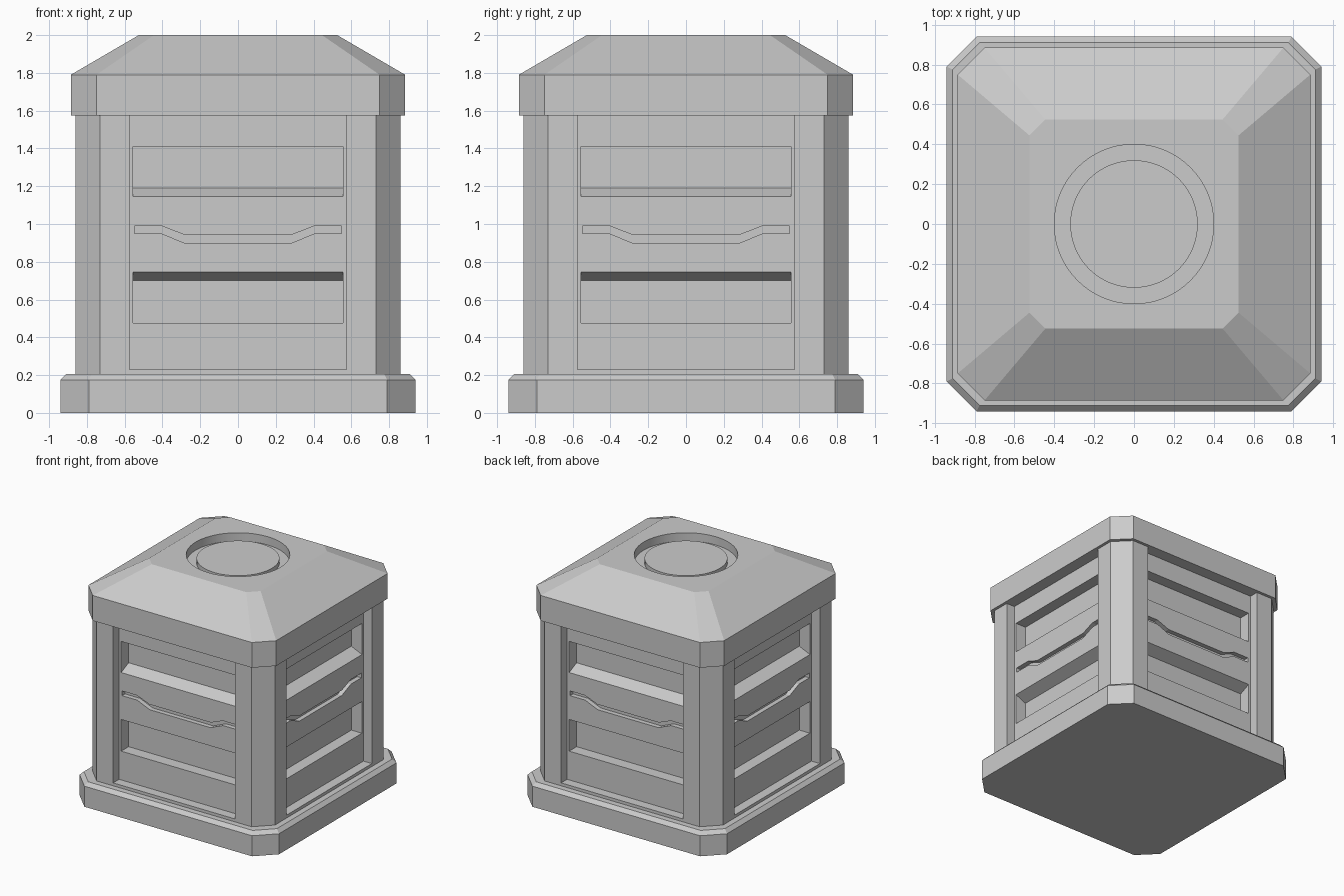
import bpy, bmesh, math
from mathutils import Matrix, Vector

if "Cube" in bpy.data.objects:
    bpy.data.objects.remove(bpy.data.objects["Cube"])


def loft(bm, loops, rot=0.0):
    """Skin equal-length point loops into a closed solid, turned about z."""
    m = Matrix.Rotation(rot, 3, 'Z')
    rings = [[bm.verts.new(m @ Vector(p)) for p in loop] for loop in loops]
    n = len(rings[0])
    for a, b in zip(rings, rings[1:]):
        for i in range(n):
            j = (i + 1) % n
            bm.faces.new((a[i], a[j], b[j], b[i]))
    bm.faces.new(rings[0][::-1])
    bm.faces.new(rings[-1])


def finish(bm, name):
    bmesh.ops.recalc_face_normals(bm, faces=bm.faces)
    me = bpy.data.meshes.new(name)
    bm.to_mesh(me)
    bm.free()
    ob = bpy.data.objects.new(name, me)
    bpy.context.collection.objects.link(ob)
    return ob


def octagon(half, flat, z):
    return [(flat, -half, z), (half, -flat, z), (half, flat, z), (flat, half, z),
            (-flat, half, z), (-half, flat, z), (-half, -flat, z), (-flat, -half, z)]


def circle(r, z, n=64):
    return [(r * math.cos(2 * math.pi * i / n), r * math.sin(2 * math.pi * i / n), z)
            for i in range(n)]


def solid(name, loops):
    bm = bmesh.new()
    loft(bm, loops)
    return finish(bm, name)


def cut(ob, cutter):
    mod = ob.modifiers.new("cut", 'BOOLEAN')
    mod.operation = 'DIFFERENCE'
    mod.solver = 'EXACT'
    mod.object = cutter
    bpy.context.view_layer.objects.active = ob
    bpy.ops.object.modifier_apply(modifier=mod.name)
    bpy.data.objects.remove(cutter)


def smooth(ob):
    bpy.ops.object.select_all(action='DESELECT')
    ob.select_set(True)
    bpy.context.view_layer.objects.active = ob
    bpy.ops.object.shade_smooth_by_angle(angle=math.radians(20))


SIDES = [k * math.pi / 2 for k in range(4)]
FACE = 0.78   # distance of the side panels from the centre
DEEP = 0.68   # back of the panel recesses

# Plinth with bevelled top edge, and the sill under the panels
solid("plinth", [octagon(0.94, 0.79, 0), octagon(0.94, 0.79, 0.175), octagon(0.91, 0.775, 0.205)])
solid("sill", [octagon(0.86, 0.73, 0.2), octagon(0.86, 0.73, 0.23)])

# Chamfered corner posts
post = [(0.575, 0.575), (0.86, 0.575), (0.86, 0.73), (0.73, 0.86), (0.575, 0.86)]
bm = bmesh.new()
for r in SIDES:
    loft(bm, [[(x, y, z) for x, y in post] for z in (0.21, 1.58)], r)
finish(bm, "corner_posts")

# Panelled core
core = solid("side_panels", [[(FACE, -FACE, z), (FACE, FACE, z), (-FACE, FACE, z), (-FACE, -FACE, z)]
                             for z in (0.22, 1.58)])

# Recess and wavy groove cutters; slopes are extended past the panel face
OUT = 0.02
s = OUT * 0.045 / (FACE - DEEP)
front = -FACE - OUT
upper = [(front, 1.145 - s), (-DEEP, 1.19), (-DEEP, 1.41), (front, 1.41)]
lower = [(front, 0.475), (-DEEP, 0.475), (-DEEP, 0.70), (front, 0.745 + s)]
half_wave = [(0.29, 0.945), (0.405, 0.99), (0.547, 0.99), (0.547, 0.95), (0.405, 0.95), (0.285, 0.90)]
wave = half_wave + [(-x, z) for x, z in reversed(half_wave)]
bm = bmesh.new()
for r in SIDES:
    for profile in (upper, lower):
        loft(bm, [[(x, y, z) for y, z in profile] for x in (-0.555, 0.555)], r)
    loft(bm, [[(x, y, z) for x, z in wave] for y in (front, -FACE + 0.04)], r)
cut(core, finish(bm, "recess_cutter"))

# Lid with sloped sides and a round well holding a raised disc
lid = solid("lid", [octagon(0.885, 0.75, 1.575), octagon(0.885, 0.75, 1.79), octagon(0.525, 0.445, 2.0)])
cut(lid, solid("well_cutter", [circle(0.40, 1.93), circle(0.40, 2.1)]))
smooth(lid)
smooth(solid("lid_disc", [circle(0.32, 1.92), circle(0.32, 1.97)]))
